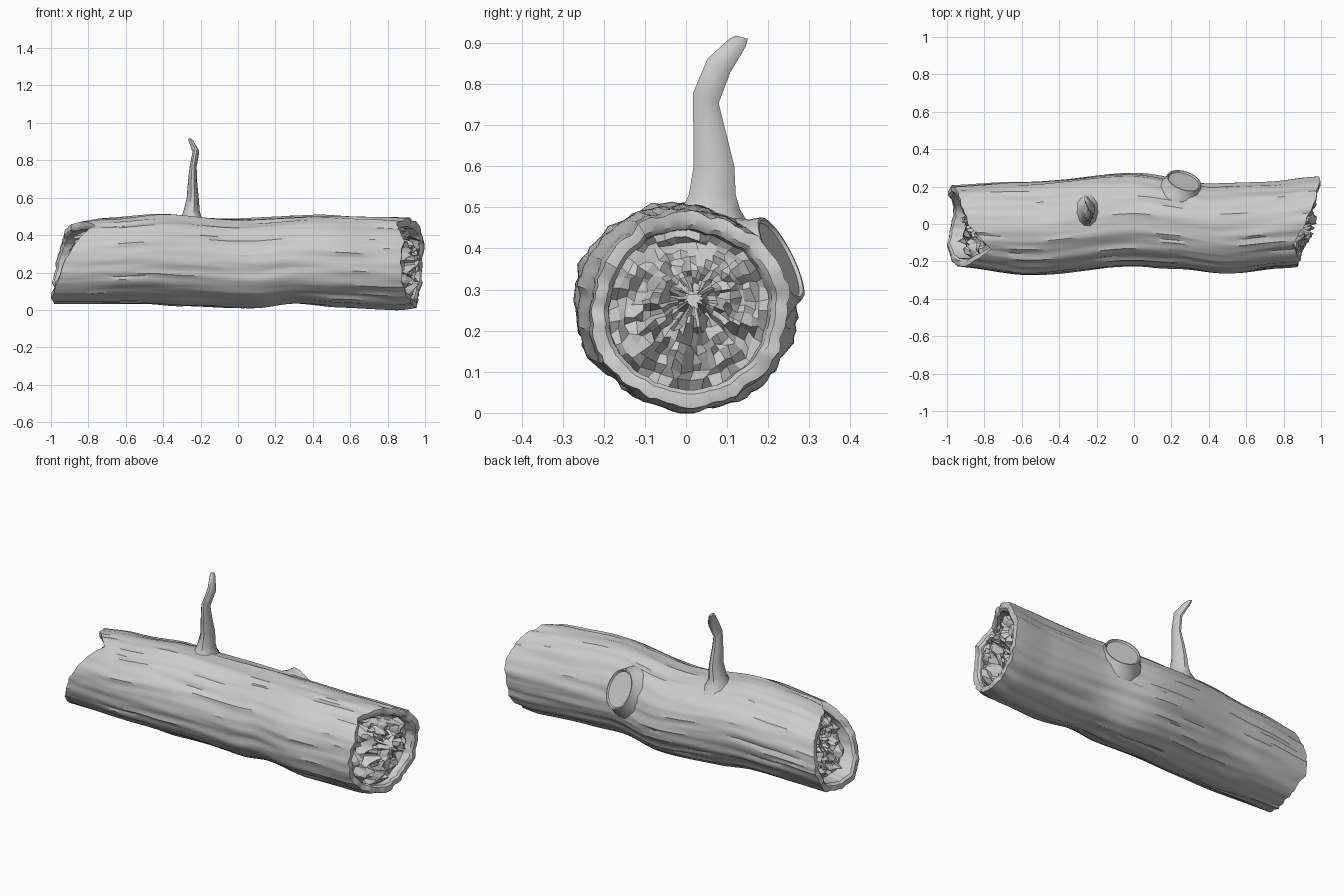
import bpy, bmesh, math, random
from mathutils import Vector, noise

if "Cube" in bpy.data.objects:
    bpy.data.objects.remove(bpy.data.objects["Cube"])

random.seed(4)
SIDES, LENGTH_STEPS = 96, 56
TAU = 2 * math.pi


def curve(points, x):
    """Smooth interpolation through (x, value) pairs."""
    if x <= points[0][0]:
        return points[0][1]
    for (x0, v0), (x1, v1) in zip(points, points[1:]):
        if x <= x1:
            t = (x - x0) / (x1 - x0)
            return v0 + (v1 - v0) * t * t * (3 - 2 * t)
    return points[-1][1]


def around(values, a):
    """Interpolation of evenly spaced values around the circle."""
    f = (a % TAU) / TAU * len(values)
    i = int(f) % len(values)
    return values[i] + (values[(i + 1) % len(values)] - values[i]) * (f - int(f))


# Silhouette of the trunk, and how far each broken end reaches per 30 degrees
TOP = [(-1, .45), (-.7, .488), (-.4, .512), (0, .485), (.45, .508), (.75, .495), (1, .48)]
BOTTOM = [(-1, .035), (-.5, .038), (-.3, .022), (.1, .008), (.3, .03), (.55, .015), (.85, .004), (1, .025)]
BACK = [(-1, .205), (-.6, .222), (0, .27), (.4, .215), (.7, .225), (1, .25)]
FRONT = [(-1, -.225), (-.55, -.275), (0, -.225), (.2, -.235), (.5, -.268), (.8, -.235), (1, -.21)]
RIGHT_END = [.985, .99, .97, .92, .85, .885, .87, .885, .92, .95, .96, .98]
LEFT_END = [-.97, -.95, -.92, -.88, -.765, -.87, -.93, -.97, -.995, -.975, -.96, -.985]


def skin(x, a, inset=0.0):
    """Point on the bark (or inside it) at position x and angle a."""
    t, b, k, f = (curve(c, x) for c in (TOP, BOTTOM, BACK, FRONT))
    c, s = math.cos(a), math.sin(a)
    ridge = .011 * noise.noise(Vector((x * 1.5, c * 4, s * 4)))
    ridge += .009 * noise.noise(Vector((x * 2.5 + 7, c * 11, s * 11)))
    if inset:
        ridge *= .5
    return Vector((x, (k + f) / 2 + ((k - f) / 2 + ridge - inset) * c,
                   (t + b) / 2 + ((t - b) / 2 + ridge - inset) * s))


def end_x(values, a):
    return around(values, a) + .012 * noise.noise(Vector((values[0] * 9, 5 * math.cos(a), 5 * math.sin(a))))


def loft(name, rings, cap_start=False, cap_end=False, smooth=35):
    """Skin a list of vertex rings."""
    bm = bmesh.new()
    loops = [[bm.verts.new(p) for p in ring] for ring in rings]
    for r0, r1 in zip(loops, loops[1:]):
        n = len(r0)
        for i in range(n):
            bm.faces.new((r0[i], r0[(i + 1) % n], r1[(i + 1) % n], r1[i]))
    if cap_start:
        bm.faces.new(loops[0])
    if cap_end:
        bm.faces.new(loops[-1])
    bmesh.ops.recalc_face_normals(bm, faces=bm.faces)
    mesh = bpy.data.meshes.new(name)
    bm.to_mesh(mesh)
    bm.free()
    ob = bpy.data.objects.new(name, mesh)
    bpy.context.collection.objects.link(ob)
    if smooth:
        bpy.ops.object.select_all(action='DESELECT')
        ob.select_set(True)
        bpy.context.view_layer.objects.active = ob
        bpy.ops.object.shade_smooth_by_angle(angle=math.radians(smooth))
    return ob


def oval(center, u, v, n):
    return [Vector(center) + Vector(u) * math.cos(TAU * i / n) + Vector(v) * math.sin(TAU * i / n)
            for i in range(n)]


# Hollow trunk: inner lip, rim, bark, rim, inner lip
angles = [TAU * i / SIDES for i in range(SIDES)]
rings = []
for depth, inset in ((.14, .05), (.06, .048), (.012, .042), (0, .03), (-.002, .012)):
    rings.append([skin(end_x(LEFT_END, a) + depth, a, inset) for a in angles])
for j in range(LENGTH_STEPS + 1):
    t = j / LENGTH_STEPS
    rings.append([skin(end_x(LEFT_END, a) * (1 - t) + end_x(RIGHT_END, a) * t, a) for a in angles])
for depth, inset in ((-.002, .012), (0, .03), (.012, .042), (.06, .048), (.12, .05)):
    rings.append([skin(end_x(RIGHT_END, a) - depth, a, inset) for a in angles])
loft("trunk", rings)


# Splintered wood inside both ends, flat faceted
def core(name, ends, sign, edge_depth, middle, jitter):
    n, steps = 44, 10
    hub = Vector((middle, .02, .28))
    rows = []
    for k in range(steps):
        f = 1 - k / steps
        row = []
        for i in range(n):
            a = TAU * (i + (random.uniform(-.35, .35) if k else 0)) / n
            edge = skin(around(ends, a) - sign * edge_depth, a, .046)
            p = hub.lerp(edge, f + (random.uniform(-.035, .035) if k else 0))
            p.x = middle + (edge.x - middle) * f ** 2
            if k:
                chunk = noise.cell(Vector((p.y * 24, p.z * 24, sign * 3.5)))
                p.x += jitter * (chunk * .8 + random.uniform(-.25, .25))
            row.append(p)
        rows.append(row)
    loft(name, rows, cap_end=True, smooth=0)


core("right_splintered_core", RIGHT_END, 1, .05, .935, .05)
core("left_splintered_core", LEFT_END, -1, .09, -.86, .055)

# Thin crooked branch on top: (x, y, z, half width x, half width y, lean of ring)
BRANCH = [(-.25, .06, .44, .085, .11, 0), (-.25, .06, .495, .055, .075, 0),
          (-.248, .064, .53, .043, .060, 0), (-.242, .068, .60, .032, .052, 0),
          (-.243, .058, .68, .025, .042, 0), (-.240, .048, .765, .019, .033, -.012),
          (-.225, .080, .845, .018, .029, -.018), (-.250, .125, .900, .013, .021, -.01),
          (-.258, .136, .914, .008, .015, -.004)]
loft("branch", [oval(b[:3], (b[3], 0, 0), (0, b[4], b[5]), 10) for b in BRANCH],
     cap_end=True, smooth=40)

# Sawn-off limb at the back, with a raised lip around the cut
normal = Vector((.3, .85, .45)).normalized()
side = Vector((1, -.35, 0)).normalized()
long = normal.cross(side).normalized()
cut = Vector((.268, .230, .375))
LIMB = [(-.13, 1.4), (-.06, 1.22), (-.03, 1.06), (-.008, 1), (.002, .97), (.002, .91), (-.006, .86)]
loft("cut_limb", [oval(cut + normal * d, side * .098 * s, long * .115 * s, 28) for d, s in LIMB],
     cap_end=True)
